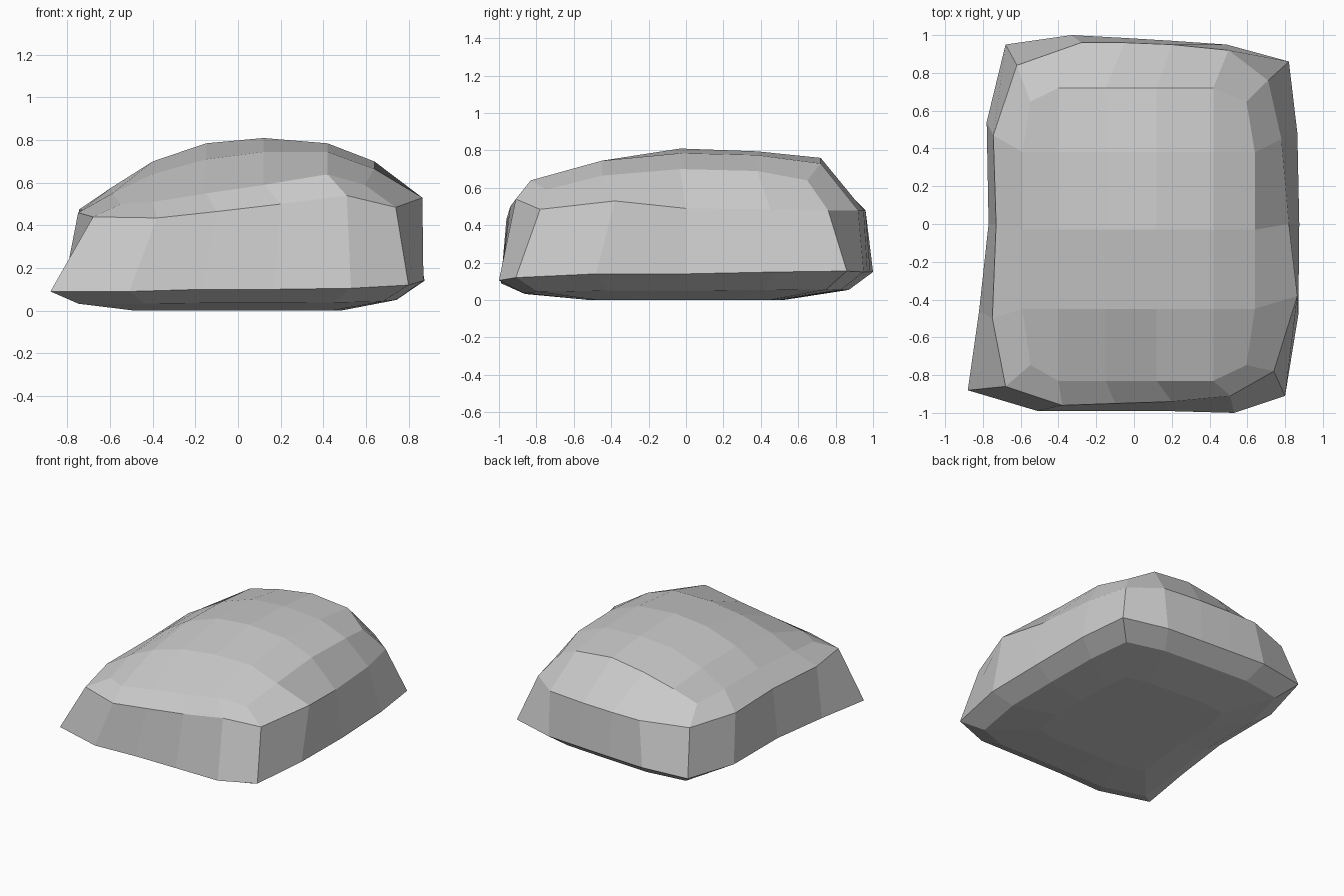
import bpy, bmesh

# Widest rim near the ground, anticlockwise from the front-left corner
RIM = [(-.88, -.88, .09), (-.51, -.99, .09), (-.17, -.99, .10), (.17, -.99, .10),
       (.53, -1.0, .105), (.80, -.91, .12), (.87, -.48, .14), (.875, 0, .14),
       (.865, .48, .15), (.82, .86, .155), (.49, .95, .15), (.20, .97, .15),
       (-.05, .985, .15), (-.33, 1.0, .15), (-.68, .95, .14), (-.78, .54, .12),
       (-.77, 0, .11), (-.82, -.46, .10)]

# Shoulder where the steep sides turn into the dome
SHOULDER = [(-.68, -.86, .44), (-.38, -.96, .435), (-.10, -.95, .465), (.20, -.94, .50),
            (.51, -.91, .54), (.74, -.78, .485), (.865, -.38, .53), (.82, 0, .49),
            (.78, .45, .485), (.71, .76, .48), (.50, .92, .48), (.20, .95, .48),
            (-.05, .96, .48), (-.28, .96, .48), (-.62, .84, .47), (-.745, .47, .475),
            (-.73, 0, .475), (-.75, -.50, .46)]

# Dome heights on a grid of columns (x) and rows (y)
COLS = [-.59, -.40, -.15, .12, .42, .64]
ROWS = [-.83, -.45, -.03, .38, .72]
HEIGHTS = [[.50, .51, .55, .59, .64, .59],
           [.55, .64, .71, .745, .745, .665],
           [.58, .70, .785, .81, .785, .70],
           [.58, .69, .775, .795, .775, .69],
           [.56, .66, .72, .76, .73, .64]]

bm = bmesh.new()


def ring(points):
    return [bm.verts.new(p) for p in points]


def bridge(low, high):
    n = len(low)
    for i in range(n):
        j = (i + 1) % n
        bm.faces.new((low[i], low[j], high[j], high[i]))


def dome_point(i, j):
    x, y = COLS[i], ROWS[j]
    if i in (0, 5) and j in (0, 4):      # rounded corners
        x, y = x * .93, y * .90
    return bm.verts.new((x, y, HEIGHTS[j][i]))


# Underside, rim and sides
flat = ring([(x * .55, y * .52, 0) for x, y, z in RIM])
bevel = ring([(x * .85, y * .87, z * .36) for x, y, z in RIM])
rim = ring(RIM)
shoulder = ring(SHOULDER)
bm.faces.new(flat[::-1])
bridge(flat, bevel)
bridge(bevel, rim)
bridge(rim, shoulder)

# Dome grid and its join to the shoulder
g = [[dome_point(i, j) for i in range(6)] for j in range(5)]
for j in range(4):
    for i in range(5):
        bm.faces.new((g[j][i], g[j][i + 1], g[j + 1][i + 1], g[j + 1][i]))
border = (g[0] + [g[j][5] for j in (1, 2, 3)] + g[4][::-1]
          + [g[j][0] for j in (3, 2, 1)])
bridge(shoulder, border)

bmesh.ops.recalc_face_normals(bm, faces=bm.faces)
mesh = bpy.data.meshes.new("rock")
bm.to_mesh(mesh)
bm.free()
rock = bpy.data.objects.new("rock", mesh)
bpy.context.collection.objects.link(rock)
